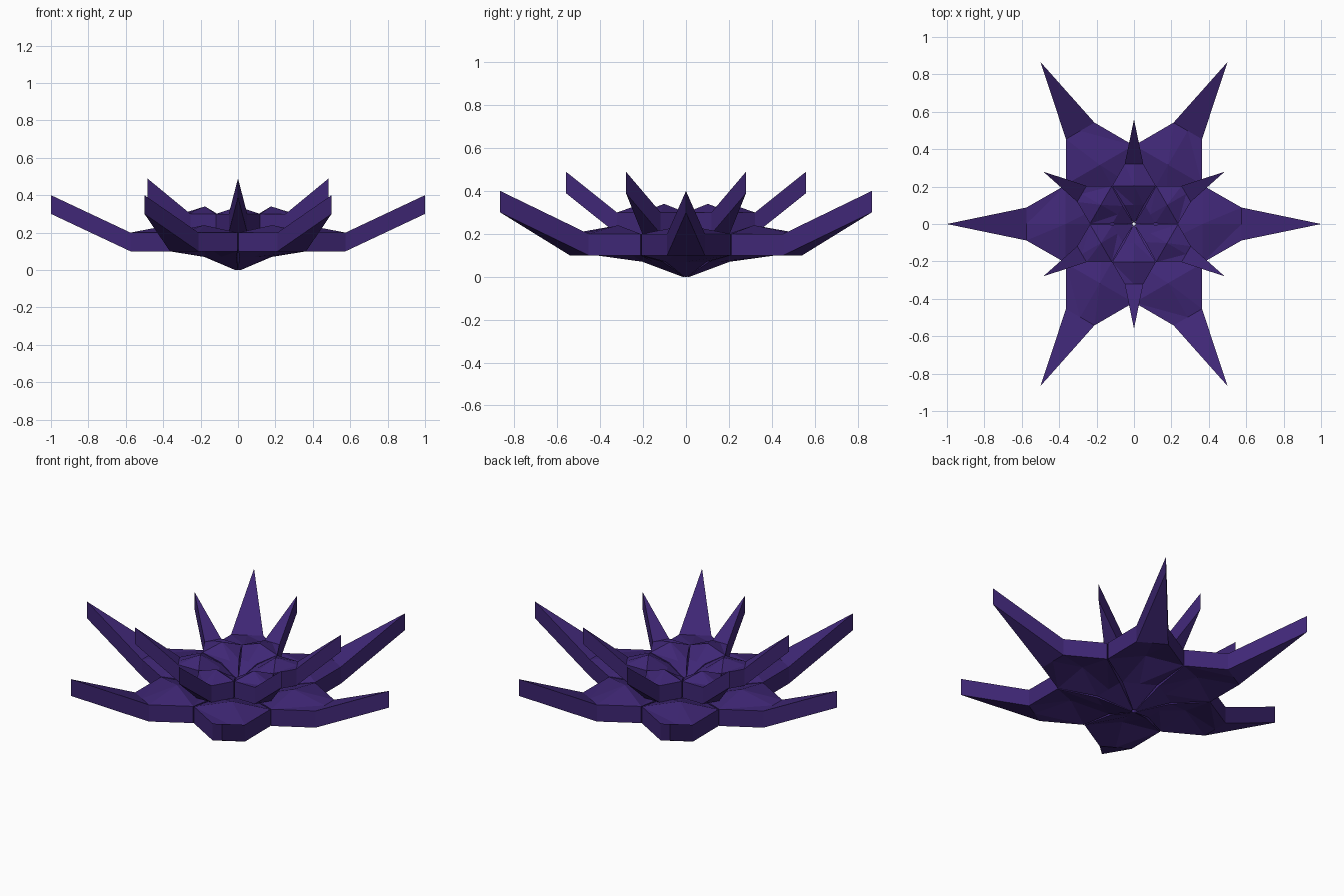
import bpy, bmesh, math
from mathutils import Matrix

if "Cube" in bpy.data.objects:
    bpy.data.objects.remove(bpy.data.objects["Cube"])

purple = bpy.data.materials.new("dark_purple")
purple.diffuse_color = (0.05, 0.02, 0.18, 1)
purple.use_nodes = True
purple.node_tree.nodes["Principled BSDF"].inputs["Base Color"].default_value = purple.diffuse_color

THICK = 0.1
# stations along a petal: radius, half width, top height at edge, top height at centre
STATIONS = [(0.015, 0.008, 0.10, 0.10), (0.18, 0.095, 0.17, 0.17),
            (0.365, 0.208, 0.20, 0.24), (0.575, 0.088, 0.20, 0.20)]


def petal(name, angle, scale, lift, tip_z):
    bm = bmesh.new()
    rows = []
    for r, w, ze, zc in STATIONS:
        r, w = r * scale, w * scale
        rows.append([bm.verts.new((r, -w, ze + lift)),
                     bm.verts.new((r, 0, zc + lift)),
                     bm.verts.new((r, w, ze + lift))])
    # body of the petal, with a raised point at its widest station
    for a, b in zip(rows, rows[1:]):
        for i in (0, 1):
            bm.faces.new((a[i], b[i], b[i + 1]))
            bm.faces.new((a[i], b[i + 1], a[i + 1]))
    # upturned spike
    tip = bm.verts.new((scale, 0, tip_z))
    end = rows[-1]
    bm.faces.new((end[0], tip, end[1]))
    bm.faces.new((end[1], tip, end[2]))
    # vertical thickness
    top = list(bm.faces)
    new = bmesh.ops.extrude_face_region(bm, geom=top, use_keep_orig=True)["geom"]
    low = [v for v in new if isinstance(v, bmesh.types.BMVert)]
    bmesh.ops.translate(bm, verts=low, vec=(0, 0, -THICK))
    bmesh.ops.recalc_face_normals(bm, faces=bm.faces)
    bm.transform(Matrix.Rotation(angle, 4, 'Z'))
    mesh = bpy.data.meshes.new(name)
    bm.to_mesh(mesh)
    bm.free()
    mesh.materials.append(purple)
    bpy.context.collection.objects.link(bpy.data.objects.new(name, mesh))


# two rings of six petals, the inner one smaller, higher and turned half a step
for k in range(6):
    petal(f"outer_petal_{k + 1}", math.radians(60 * k), 1.0, 0.0, 0.40)
    petal(f"inner_petal_{k + 1}", math.radians(60 * k + 30), 0.56, 0.1, 0.49)
